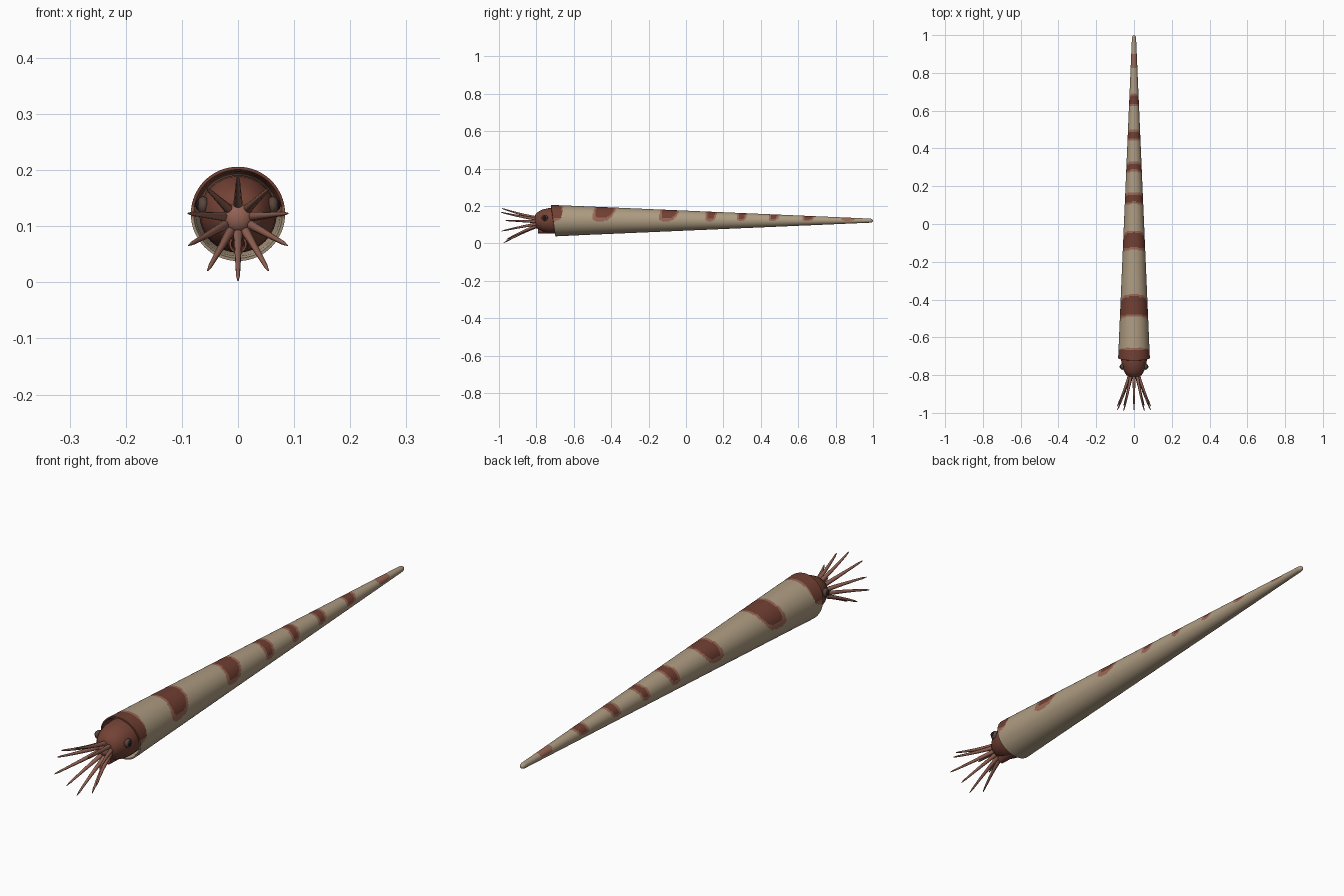
import bpy, bmesh, math
from mathutils import Vector

if "Cube" in bpy.data.objects:
    bpy.data.objects.remove(bpy.data.objects["Cube"])

AXIS_Z = 0.122


def material(name, colour):
    m = bpy.data.materials.new(name)
    m.use_nodes = True
    m.diffuse_color = (*colour, 1)
    bsdf = m.node_tree.nodes["Principled BSDF"]
    bsdf.inputs["Base Color"].default_value = (*colour, 1)
    bsdf.inputs["Roughness"].default_value = 0.7
    return m


cream = material("cream shell", (0.42, 0.33, 0.22))
rust = material("rust band", (0.165, 0.05, 0.032))
pale_rust = material("pale rust fringe", (0.32, 0.135, 0.09))
skin = material("head skin", (0.175, 0.055, 0.036))
arm_skin = material("arm skin", (0.29, 0.12, 0.085))
eye_ring = material("eye rim", (0.10, 0.06, 0.045))
black = material("pupil black", (0.01, 0.01, 0.01))


def finish(name, bm, mats, angle=40):
    bmesh.ops.recalc_face_normals(bm, faces=bm.faces)
    mesh = bpy.data.meshes.new(name)
    bm.to_mesh(mesh)
    bm.free()
    for m in mats:
        mesh.materials.append(m)
    ob = bpy.data.objects.new(name, mesh)
    bpy.context.collection.objects.link(ob)
    bpy.ops.object.select_all(action="DESELECT")
    ob.select_set(True)
    bpy.context.view_layer.objects.active = ob
    bpy.ops.object.shade_smooth_by_angle(angle=math.radians(angle))
    return ob


def skin_rings(bm, rings):
    """Join equal rings of points into a tube with closed ends."""
    loops = [[bm.verts.new(p) for p in ring] for ring in rings]
    n = len(loops[0])
    for a, b in zip(loops, loops[1:]):
        for i in range(n):
            j = (i + 1) % n
            bm.faces.new((a[i], a[j], b[j], b[i]))
    bm.faces.new(loops[0])
    bm.faces.new(loops[-1])


def ring(y, r, sides, z=AXIS_Z, slant=0.0):
    pts = []
    for i in range(sides):
        t = math.tau * i / sides
        pts.append((r * math.sin(t), y - slant * math.cos(t), z + r * math.cos(t)))
    return pts


# Long straight shell: hollow mouth, straight taper, rounded tip
MOUTH, TIP, STEPS, SIDES = -0.71, 0.985, 300, 80
rings = [ring(y, r, SIDES, slant=0.012) for y, r in
         ((-0.62, 0.066), (-0.66, 0.071), (-0.70, 0.075), (-0.711, 0.079))]
for k in range(STEPS + 1):
    f = k / STEPS
    y = MOUTH + (TIP - MOUTH) * f
    rings.append(ring(y, 0.084 + (0.011 - 0.084) * f, SIDES, slant=0.012 * max(0, 1 - f * 10)))
rings += [ring(y, r, SIDES) for y, r in ((0.993, 0.009), (0.998, 0.005), (1.0, 0.001))]
bm = bmesh.new()
skin_rings(bm, rings)

# Bands over the back: centre, half width, backward sweep of the lower ends
BANDS = [(-0.725, 0.068, 0.0), (-0.43, 0.058, 0.03), (-0.085, 0.05, 0.025),
         (0.137, 0.03, 0.012), (0.303, 0.026, 0.01), (0.472, 0.027, 0.01),
         (0.657, 0.033, 0.01), (0.865, 0.036, 0.0)]


def band_index(p):
    a = abs(math.atan2(p.x, p.z - AXIS_Z))
    for c, w, sweep in BANDS:
        dy = abs(p.y - c + sweep * (a / 1.6) ** 2)
        fringe = (dy / w) ** 4 + (a / 1.62) ** 4
        core = (dy / (w - 0.011)) ** 4 + (a / 1.35) ** 4
        if core < 1 and c < 0.8:
            return 1
        if fringe < 1:
            return 1 if c < -0.7 and a < 1.45 and dy < w - 0.008 else 2
    return 0


for f in bm.faces:
    f.material_index = band_index(f.calc_center_median())
finish("shell", bm, [cream, rust, pale_rust])

# Head emerging from the shell mouth
bm = bmesh.new()
skin_rings(bm, [ring(y, r, 32) for y, r in
                ((-0.63, 0.064), (-0.70, 0.069), (-0.735, 0.067), (-0.765, 0.060),
                 (-0.785, 0.050), (-0.80, 0.040), (-0.808, 0.026))])
finish("head", bm, [skin])

# Swimming funnel under the head
bm = bmesh.new()
skin_rings(bm, [ring(y, r, 20, z) for y, r, z in
                ((-0.68, 0.026, 0.078), (-0.74, 0.022, 0.074), (-0.79, 0.016, 0.068),
                 (-0.79, 0.012, 0.068), (-0.765, 0.010, 0.07))])
finish("funnel", bm, [skin])


def ball(name, centre, scale, mat):
    bm = bmesh.new()
    bmesh.ops.create_uvsphere(bm, u_segments=20, v_segments=12, radius=1)
    for v in bm.verts:
        v.co = Vector([a * b + c for a, b, c in zip(v.co, scale, centre)])
    finish(name, bm, [mat], 60)


# Eyes: rim with a dark pupil
for side, label in ((1, "left"), (-1, "right")):
    ball(label + "_eye", (side * 0.062, -0.755, 0.137), (0.011, 0.017, 0.016), eye_ring)
    ball(label + "_pupil", (side * 0.067, -0.756, 0.138), (0.009, 0.011, 0.011), black)

# Mouth bulb that the arms grow from
ball("arm_base", (0, -0.803, 0.115), (0.026, 0.018, 0.026), arm_skin)


def arm(name, tip):
    """Tapered tube that leaves the head forward and flares to the tip."""
    tip = Vector(tip)
    out = Vector((tip.x, 0, tip.z - 0.115)).normalized()
    root = Vector((0, -0.79, 0.115)) + out * 0.021
    mid = root.lerp(tip, 0.5) - out * 0.008
    side = out.cross(Vector((0, 1, 0)))
    bm = bmesh.new()
    rings = []
    for k in range(13):
        t = k / 12
        p = root * (1 - t) ** 2 + mid * 2 * t * (1 - t) + tip * t * t
        along = ((mid - root) * (1 - t) + (tip - mid) * t).normalized()
        up = along.cross(side).normalized()
        r = 0.009 * (1 - t) + 0.003 * t
        if k == 12:
            r = 0.0012
        rings.append([p + r * (side * math.cos(a) + up * math.sin(a))
                      for a in (math.tau * i / 10 for i in range(10))])
    skin_rings(bm, rings)
    finish(name, bm, [arm_skin], 60)


# Ten arms: one above, one below, four mirrored pairs
arm("top_arm", (0, -0.985, 0.188))
arm("bottom_arm", (0, -0.975, 0.003))
PAIRS = {"upper": (0.055, -0.99, 0.167), "outer": (0.089, -0.965, 0.123),
         "lower": (0.088, -0.985, 0.066), "under": (0.054, -0.96, 0.021)}
for name, (x, y, z) in PAIRS.items():
    arm(name + "_left_arm", (x, y, z))
    arm(name + "_right_arm", (-x, y, z))
